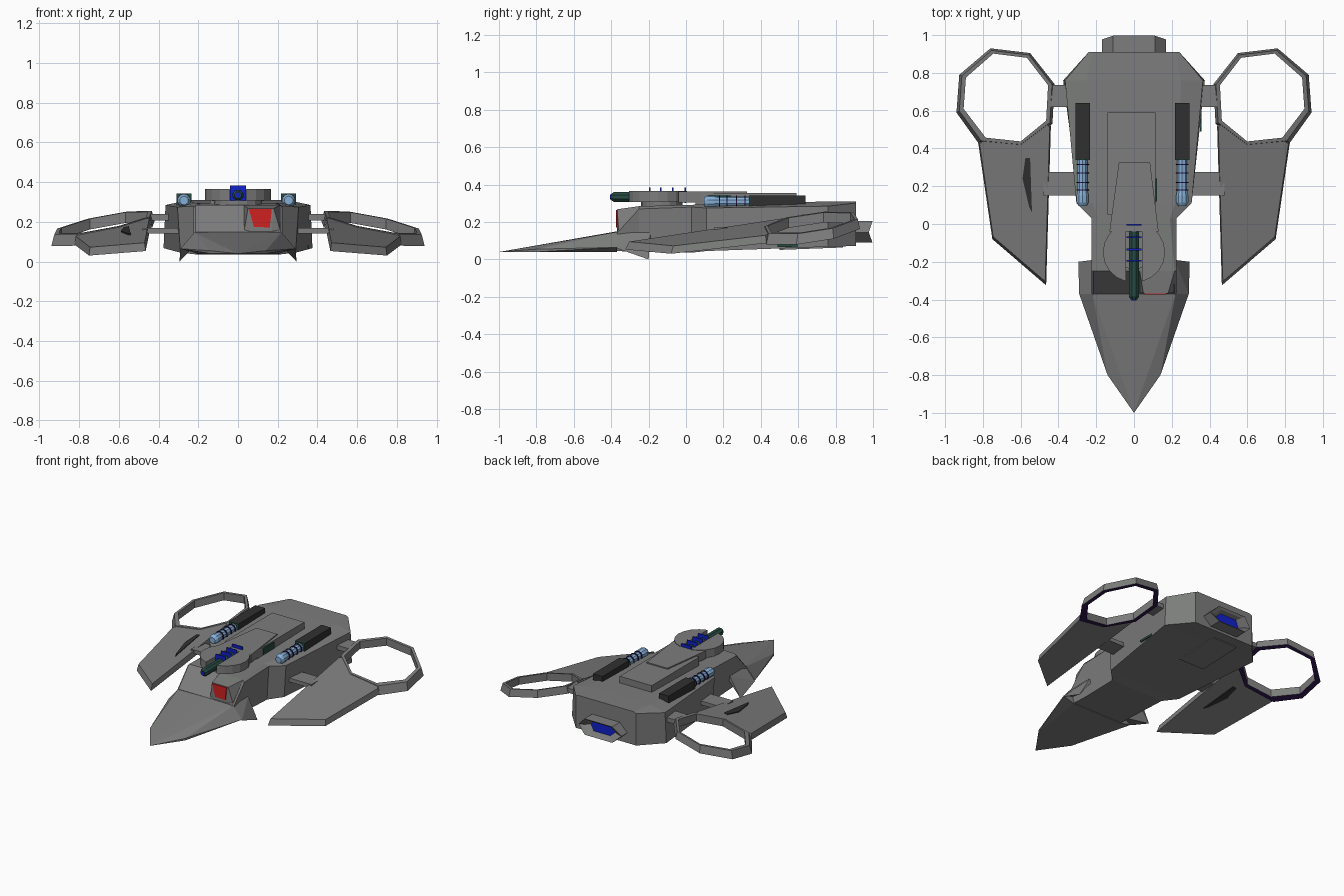
import bpy, bmesh, math

if "Cube" in bpy.data.objects:
    bpy.data.objects.remove(bpy.data.objects["Cube"])


def material(name, rgb):
    m = bpy.data.materials.new(name)
    m.diffuse_color = (*rgb, 1)
    m.use_nodes = True
    m.node_tree.nodes["Principled BSDF"].inputs["Base Color"].default_value = m.diffuse_color
    return m


GREY = material("hull grey", (0.20, 0.205, 0.20))
BLACK = material("gun black", (0.03, 0.03, 0.03))
SKY = material("barrel light blue", (0.24, 0.43, 0.68))
BLUE = material("energy blue", (0.005, 0.015, 0.60))
RED = material("window red", (0.62, 0.015, 0.015))
GREEN = material("dark green", (0.02, 0.07, 0.055))
PURPLE = material("dark purple", (0.025, 0.008, 0.07))


def finish(name, bm, *mats):
    bmesh.ops.recalc_face_normals(bm, faces=bm.faces)
    me = bpy.data.meshes.new(name)
    bm.to_mesh(me)
    bm.free()
    for m in mats:
        me.materials.append(m)
    ob = bpy.data.objects.new(name, me)
    bpy.context.collection.objects.link(ob)
    return ob


def loft(name, sections, *mats):
    """Skin closed sections of equal length and cap the ends."""
    bm = bmesh.new()
    rings = [[bm.verts.new(p) for p in s] for s in sections]
    n = len(rings[0])
    for a, b in zip(rings, rings[1:]):
        for i in range(n):
            bm.faces.new((a[i], a[(i + 1) % n], b[(i + 1) % n], b[i]))
    bm.faces.new(rings[0])
    bm.faces.new(rings[-1])
    return finish(name, bm, *mats)


def hull(name, pts, mat):
    bm = bmesh.new()
    for p in pts:
        bm.verts.new(p)
    bmesh.ops.convex_hull(bm, input=bm.verts)
    return finish(name, bm, mat)


def box(name, x, y, z, mat):
    return hull(name, [(i, j, k) for i in x for j in y for k in z], mat)


def lathe_y(name, profile, x, z, mat, sides=10):
    """Turned part along y, profile = (y, radius)."""
    ang = [2 * math.pi * (i + 0.5) / sides for i in range(sides)]
    return loft(name, [[(x + r * math.cos(a), y, z + r * math.sin(a)) for a in ang]
                       for y, r in profile], mat)


def wing_z(x, y):
    return 0.075 + 0.14 * (y + 0.32) - 0.2 * (abs(x) - 0.465)


def slab(name, pts, half, mat, top=1.0):
    """Plate lying in the wing plane, its upper outline scaled for a bevelled rim."""
    cx = sum(p[0] for p in pts) / len(pts)
    cy = sum(p[1] for p in pts) / len(pts)
    return loft(name, [[(cx + (x - cx) * k, cy + (y - cy) * k, wing_z(x, y) + h) for x, y in pts]
                       for h, k in ((-half, 1), (half, top))], mat)


# main hull: y, top x, top z, shoulder x, shoulder z, bottom x, bottom z
stations = [(-0.37, 0.215, 0.15, 0.225, 0.14, 0.20, 0.045),
            (-0.25, 0.215, 0.285, 0.225, 0.27, 0.20, 0.04),
            (0.03, 0.19, 0.292, 0.225, 0.28, 0.21, 0.036),
            (0.11, 0.22, 0.295, 0.305, 0.275, 0.29, 0.045),
            (0.76, 0.25, 0.310, 0.365, 0.285, 0.375, 0.068),
            (0.91, 0.22, 0.310, 0.24, 0.302, 0.24, 0.072)]
loft("main_hull", [[(-xt, y, zt), (xt, y, zt), (xs, y, zs), (xb, y, zb),
                    (-xb, y, zb), (-xs, y, zs)]
                   for y, xt, zt, xs, zs, xb, zb in stations], GREY)

# pointed nose
nose = [(0, -1.0, 0.04), (0, -0.37, 0.15)]
for s in (-1, 1):
    nose += [(s * 0.14, -0.80, 0.055), (s * 0.14, -0.80, 0.04), (s * 0.22, -0.37, 0.147),
             (s * 0.29, -0.37, 0.065), (s * 0.20, -0.37, 0.04)]
hull("nose", nose, GREY)

# offset cockpit with a red window plate
hull("cockpit", [(x, -0.368, z) for x, z in ((0.06, 0.15), (0.17, 0.15), (0.18, 0.268), (0.05, 0.268))]
     + [(0.03, -0.25, 0.285), (0.215, -0.25, 0.285), (0.03, -0.36, 0.15), (0.215, -0.36, 0.15)], GREY)
hull("cockpit_window", [(x, y, z) for y in (-0.374, -0.366)
                        for x, z in ((0.08, 0.175), (0.16, 0.172), (0.17, 0.264), (0.055, 0.264))], RED)

# rear engine nozzle with a sunken blue exhaust
hexa = [(-0.17, 0.145), (-0.11, 0.205), (0.11, 0.205), (0.17, 0.145), (0.11, 0.09), (-0.11, 0.09)]
nozzle = loft("engine_nozzle",
              [[(x * k, y if abs(x) < 0.15 or y < 0.95 else y - 0.02, 0.147 + (z - 0.147) * k)
                for x, z in hexa]
               for y, k in ((0.85, 1), (0.997, 1), (0.985, 0.78), (0.955, 0.6))], GREY, BLUE)
max((f for f in nozzle.data.polygons if len(f.vertices) == 6),
    key=lambda f: f.center.y).material_index = 1

# dorsal block, turret arm, split disc and pivot
box("dorsal_block", (-0.14, 0.115), (0.05, 0.59), (0.28, 0.354), GREY)
hull("turret_arm", [(x, y, z) for x, y in ((-0.08, 0.325), (0.085, 0.325), (0.13, -0.04), (-0.13, -0.04))
                    for z in (0.305, 0.362)], GREY)
for s in (-1, 1):
    a0 = math.acos(0.042 / 0.165)
    arc = [a0 * (i / 4 - 1) for i in range(9)]
    hull("turret_disc_half", [(s * 0.165 * math.cos(a), -0.15 + 0.16 * math.sin(a), z)
                              for a in arc for z in (0.307, 0.365)], GREY)
hull("turret_pivot", [(0.12 * math.cos(a), -0.13 + 0.11 * math.sin(a), z)
                      for a in [math.tau * i / 16 for i in range(16)] for z in (0.27, 0.308)], GREY)
box("side_panel", (0.112, 0.121), (0.12, 0.24), (0.30, 0.345), GREEN)

# turret gun in the slot, with blue square fins
lathe_y("turret_gun", [(-0.40, 0.018), (-0.385, 0.029), (-0.04, 0.029)], 0, 0.334, GREEN, 8)
lathe_y("turret_muzzle", [(-0.405, 0.014), (-0.395, 0.014)], 0, 0.334, BLUE, 8)
for y in (-0.005, -0.07, -0.135, -0.195):
    box("turret_gun_fin", (-0.04, 0.04), (y - 0.004, y + 0.004), (0.303, 0.384), BLUE)

# twin deck cannons
for cx in (-0.272, 0.255):
    box("cannon_housing", (cx - 0.038, cx + 0.038), (0.345, 0.64), (0.26, 0.343), BLACK)
    box("cannon_front_plate", (cx - 0.038, cx + 0.038), (0.338, 0.346), (0.26, 0.343), GREEN)
    lathe_y("cannon_barrel", [(0.095, 0.022), (0.115, 0.034), (0.15, 0.034), (0.175, 0.028), (0.34, 0.028)],
            cx, 0.308, SKY)
    for y in (0.18, 0.22, 0.27, 0.315):
        lathe_y("cannon_ring", [(y - 0.003, 0.035), (y + 0.003, 0.035)], cx, 0.308, PURPLE)

# wings, ring tails, struts and cheek fins on both sides
wing = [(0.465, -0.325), (0.75, -0.08), (0.825, 0.43), (0.785, 0.455), (0.60, 0.435), (0.465, 0.545), (0.44, 0.52)]
ring_out = [(0.42, 0.74), (0.55, 0.905), (0.76, 0.93), (0.925, 0.79),
            (0.94, 0.59), (0.825, 0.43), (0.60, 0.41), (0.432, 0.53)]
ring_in = [(0.455, 0.735), (0.567, 0.88), (0.745, 0.902), (0.89, 0.775),
           (0.902, 0.61), (0.785, 0.457), (0.60, 0.437), (0.465, 0.547)]
for s, side in ((-1, "left"), (1, "right")):
    slab(side + "_wing", [(s * x, y) for x, y in wing], 0.021, GREY, 0.965)

    bm = bmesh.new()
    corners = []
    for (xo, yo), (xi, yi) in zip(ring_out, ring_in):
        xt, yt = xo * 0.6 + xi * 0.4, yo * 0.6 + yi * 0.4
        corners.append([bm.verts.new((s * x, y, wing_z(x, y) + h)) for x, y, h in
                        ((xt, yt, 0.026), (xo, yo, -0.028), (xi, yi, -0.028), (xi, yi, 0.026))])
    for i in range(8):
        a, b = corners[i], corners[(i + 1) % 8]
        for j in range(4):
            f = bm.faces.new((a[j], a[(j + 1) % 4], b[(j + 1) % 4], b[j]))
            f.material_index = 1 if j == 1 else 0
    finish(side + "_ring_tail", bm, GREY, PURPLE)

    box(side + "_front_strut", (s * 0.27, s * 0.48), (0.15, 0.275), (0.142, 0.17), GREY)
    box(side + "_rear_strut", (s * 0.34, s * 0.44), (0.62, 0.735), (0.208, 0.24), GREY)

    hull(side + "_cheek_fin", [(s * x, y, z) for x, y, z in
         ((0.215, -0.37, 0.145), (0.215, -0.19, 0.145), (0.29, -0.37, 0.06),
          (0.295, -0.20, 0.0), (0.21, -0.37, 0.09), (0.21, -0.19, 0.11))], GREY)

# dark slot through the left wing
slot = [(-0.575, 0.35), (-0.55, 0.35), (-0.545, 0.20), (-0.54, 0.06), (-0.555, 0.09), (-0.59, 0.24)]
slab("wing_slot", slot, 0.027, BLACK)

# belly hatch frame and the small green plate on the lower flank
hull("belly_hatch", [(x, y, z) for x in (-0.17, 0.03) for y, z0 in ((0.50, 0.057), (0.84, 0.070))
                     for z in (z0 - 0.006, z0 + 0.02)], GREY)
box("flank_plate", (0.35, 0.358), (0.49, 0.60), (0.066, 0.08), GREEN)
